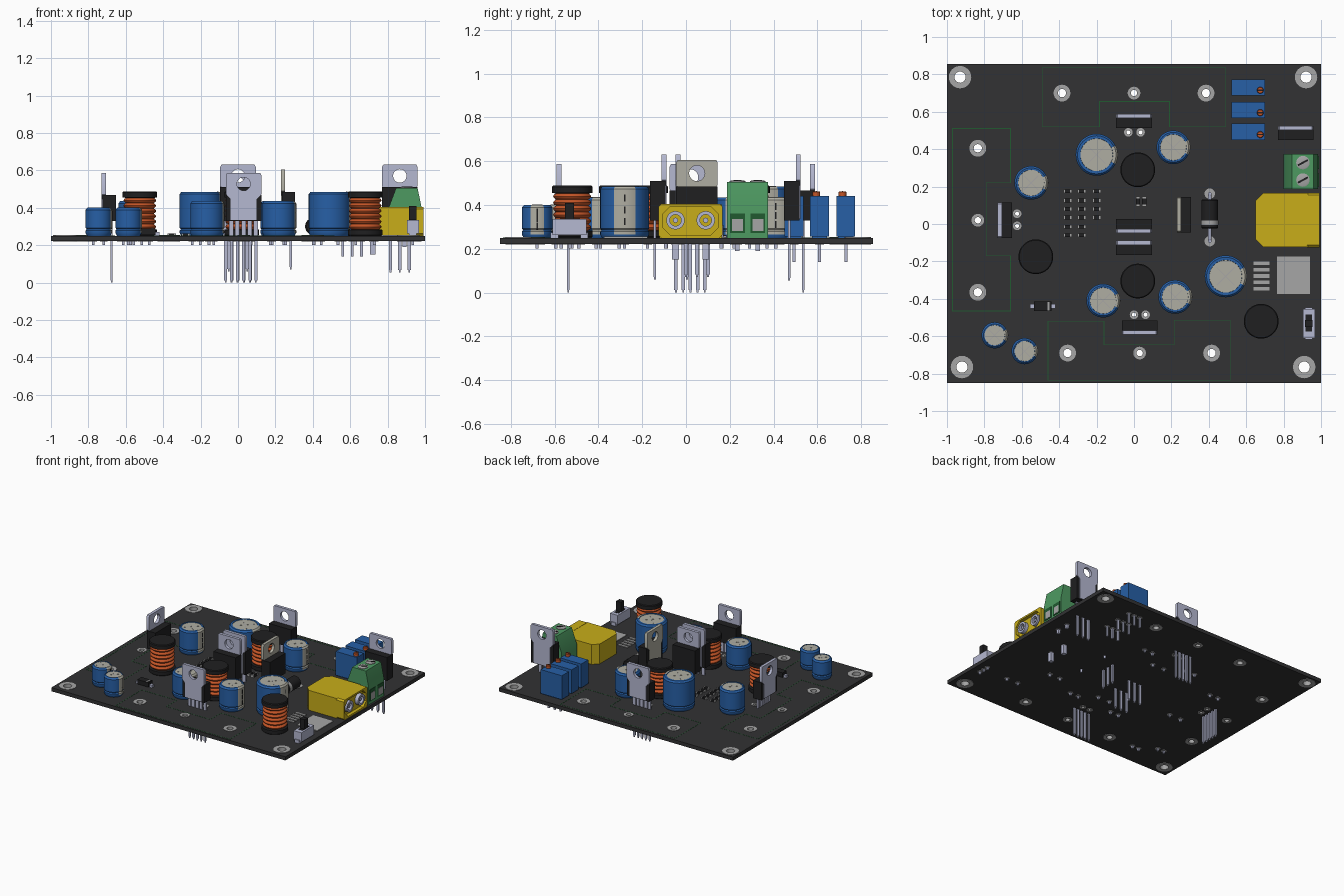
import bpy, bmesh
from math import pi, cos, sin
from mathutils import Matrix, Vector
from mathutils.geometry import tessellate_polygon

if "Cube" in bpy.data.objects:
    bpy.data.objects.remove(bpy.data.objects["Cube"])

I = Matrix.Identity(4)
T = lambda x, y, z=0: Matrix.Translation((x, y, z))
R = lambda a, axis: Matrix.Rotation(a, 4, axis)
TOP, BOT = .25, .222          # board faces


def material(name, *rgb):
    m = bpy.data.materials.new(name)
    m.diffuse_color = (*rgb, 1)
    m.use_nodes = True
    m.node_tree.nodes["Principled BSDF"].inputs["Base Color"].default_value = m.diffuse_color
    return m


BOARD = material("board_dark", .032, .032, .033)
BLUE = material("blue", .02, .115, .38)
STRIPE = material("warm_grey", .43, .42, .36)
BLACK = material("black", .014, .014, .015)
COPPER = material("copper", .55, .09, .02)
LEAD = material("tinned", .46, .48, .64)
METAL = material("metal_grey", .38, .38, .38)
YELLOW = material("yellow", .58, .42, .01)
GREEN = material("green", .075, .32, .12)
SILK = material("print_green", .015, .10, .03)


def finish(name, bm, mat, M=I):
    bmesh.ops.recalc_face_normals(bm, faces=bm.faces)
    for f in bm.faces:
        f.smooth = True
    for e in bm.edges:
        e.smooth = len(e.link_faces) == 2 and e.calc_face_angle(0) < .6
    bm.transform(M)
    me = bpy.data.meshes.new(name)
    bm.to_mesh(me)
    bm.free()
    me.materials.append(mat)
    ob = bpy.data.objects.new(name, me)
    bpy.context.collection.objects.link(ob)
    return ob


def box(name, x0, x1, y0, y1, z0, z1, mat, M=I):
    bm = bmesh.new()
    bmesh.ops.create_cube(bm, size=1)
    bm.transform(T((x0+x1)/2, (y0+y1)/2, (z0+z1)/2) @ Matrix.Diagonal((x1-x0, y1-y0, z1-z0, 1)))
    return finish(name, bm, mat, M)


def lathe(name, prof, mat, M=I, seg=32, arc=None, closed=False):
    """Revolve (r, z) points round z; arc gives an open shell, closed a ring."""
    bm = bmesh.new()
    a0, a1 = arc or (0, 2*pi)
    n = seg + 1 if arc else seg
    rings = [[bm.verts.new((r*cos(a0+(a1-a0)*i/seg), r*sin(a0+(a1-a0)*i/seg), z))
              for i in range(n)] for r, z in prof]
    for p, q in list(zip(rings, rings[1:])) + ([(rings[-1], rings[0])] if closed else []):
        for i in range(seg):
            j = (i+1) % n
            bm.faces.new((p[i], p[j], q[j], q[i]))
    if not arc and not closed:
        bm.faces.new(rings[0])
        bm.faces.new(rings[-1])
    return finish(name, bm, mat, M)


def cyl(name, r, z0, z1, mat, M=I, seg=20):
    return lathe(name, [(r, z0), (r, z1)], mat, M, seg)


def circle(x, y, r, n=20):
    return [(x + r*cos(2*pi*i/n), y + r*sin(2*pi*i/n)) for i in range(n)]


def prism(name, outline, holes, z0, z1, mat, M=I):
    """Extrude an outline with holes along local z."""
    loops = [outline] + holes
    tris = tessellate_polygon([[Vector((x, y, 0)) for x, y in l] for l in loops])
    bm = bmesh.new()
    lo = [[bm.verts.new((x, y, z0)) for x, y in l] for l in loops]
    hi = [[bm.verts.new((x, y, z1)) for x, y in l] for l in loops]
    for vs in (sum(lo, []), sum(hi, [])):
        for t in tris:
            bm.faces.new([vs[i] for i in t])
    for a, b in zip(lo, hi):
        for i in range(len(a)):
            j = (i+1) % len(a)
            bm.faces.new((a[i], a[j], b[j], b[i]))
    return finish(name, bm, mat, M)


def pin(x, y, low, w=.007):
    box("solder_pin", x-w, x+w, y-w, y+w, low, TOP, LEAD)
    cyl("solder_pad", .02, BOT-.002, BOT+.001, METAL, T(x, y), 12)


# board with plated holes: (x, y, pad radius, hole radius)
holes = [(x, y, .06, .031) for x, y in ((-.93, .785), (.92, .785), (-.92, -.765), (.91, -.765))]
holes += [(x, y, .045, .023) for x, y in ((-.385, .7), (.385, .7), (-.835, .405), (-.835, -.365), (-.355, -.69), (.415, -.69))]
holes += [(x, y, .034, .018) for x, y in ((0, .7), (-.835, .02), (.03, -.69))]
holes += [(x, y, .023, .012) for x, y in ((-.03, .49), (.035, .49), (-.625, .055), (-.625, -.01), (0, -.485), (.062, -.485))]
prism("circuit_board", [(-1, -.85), (1, -.85), (1, .855), (-1, .855)],
      [circle(x, y, h) for x, y, p, h in holes], BOT, TOP, BOARD)
for x, y, p, h in holes:
    lathe("plated_hole", [(h-.001, BOT-.003), (p, BOT-.003), (p, TOP+.003), (h-.001, TOP+.003)],
          METAL, T(x, y), 24, closed=True)

# printed outlines of the heat sinks
for path in ([(-.185, .52), (-.49, .52), (-.49, .835), (.49, .835), (.49, .52), (.19, .52), (.19, .655), (-.185, .655)],
             [(-.16, -.52), (-.46, -.52), (-.46, -.835), (.515, -.835), (.515, -.515), (.215, -.515), (.215, -.645), (-.16, -.645)],
             [(-.66, .22), (-.66, .51), (-.97, .51), (-.97, -.465), (-.66, -.465), (-.66, -.17), (-.79, -.17), (-.79, .22)]):
    for (x0, y0), (x1, y1) in zip(path, path[1:] + path[:1]):
        box("printed_line", min(x0, x1)-.002, max(x0, x1)+.002, min(y0, y1)-.002, max(y0, y1)+.002, TOP, TOP+.001, SILK)

# electrolytic capacitors: sleeve, metal top, polarity stripe
for x, y, r, top in ((-.2, .37, .112, .485), (.49, -.28, .112, .485), (.21, .41, .09, .435), (-.55, .22, .09, .435),
                     (-.165, -.41, .09, .435), (.22, -.39, .09, .435), (-.745, -.595, .07, .4), (-.585, -.68, .07, .4)):
    M = T(x, y)
    side = [(r, .265), (r, .278), (r-.006, .285), (r, .292), (r, top-.012), (r-.01, top)]
    lathe("capacitor_sleeve", [(r-.008, TOP)] + side + [(r*.78, top), (r*.77, top-.006)], BLUE, M, 40)
    cyl("capacitor_top", r*.775, top-.012, top-.003, STRIPE, M, 32)
    for a in (pi/4, -pi/4):
        box("top_score", -r*.6, r*.6, -.002, .002, top-.004, top-.002, METAL, M @ R(a, 'Z'))
    lathe("polarity_stripe", [(a+.0015, z) for a, z in side] + [(r*.78, top+.001)], STRIPE, M, 10, arc=(-.45, .45))
    for k in (.25, .5, .75):
        z = .27 + (top-.27)*k
        box("minus_mark", r-.004, r+.003, -.004, .004, z-.016, z+.016, BLACK, M)
    for s in (-1, 1):
        pin(x + s*r*.4, y, .2)

# drum inductors: black core, copper winding
for x, y in ((.02, .29), (.02, -.305), (-.525, -.175), (.68, -.52)):
    M = T(x, y)
    lathe("inductor_core", [(.088, TOP), (.093, .255), (.093, .282), (.07, .285), (.07, .452),
                            (.093, .455), (.093, .482), (.088, .488)], BLACK, M, 36)
    coil = [(.072, .284)]
    for i in range(6):
        coil += [(.074 + .013*sin(pi*k/6), .284 + .0282*(i + k/6)) for k in range(7 if i == 5 else 6)]
    lathe("inductor_winding", coil, COPPER, M, 36)
    for s in (-1, 1):
        pin(x + s*.05, y, .2)


# upright power packages; body faces local +y
def power_package(x, y, rot, top, legs, low, tab=LEAD):
    M = T(x, y) @ R(rot, 'Z')
    zt = top - .12
    half = [(.07, .335), (.07, zt-.02), (.095, zt+.005), (.095, top-.012), (.088, top)]
    prism("package_tab", half + [(-u, v) for u, v in reversed(half)], [circle(0, top-.06, .036)],
          -.011, .011, tab, M @ R(pi/2, 'X'))
    box("package_body", -.095, .095, -.006, .065, .33, zt, BLACK, M)
    gap, w = (.033, .008) if legs == 5 else (.05, .009)
    for i in range(legs):
        u = (i - (legs-1)/2)*gap
        box("package_leg_shoulder", u-w*1.5, u+w*1.5, .036, .048, .24, .332, LEAD, M)
        box("package_leg", u-w, u+w, .036, .048, low+.012, .25, LEAD, M)
        box("package_leg_tip", u-w*.5, u+w*.5, .038, .046, low, low+.012, LEAD, M)


power_package(0, .578, pi, .587, 5, 0)
power_package(.03, -.58, 0, .587, 5, 0)
power_package(-.718, .02, -pi/2, .587, 5, 0)
power_package(0, -.1, pi, .63, 3, .06)
power_package(0, -.037, 0, .63, 3, .06)
power_package(.865, .513, pi, .63, 3, .055)
power_package(.24, .05, -pi/2, .605, 3, .07, STRIPE)

# multi-turn trimmers
for y in (.73, .61, .493):
    box("trimmer_body", .52, .70, y-.043, y+.043, TOP+.006, .44, BLUE)
    box("trimmer_foot", .53, .69, y-.035, y+.035, TOP, TOP+.006, BLUE)
    lathe("trimmer_screw", [(.018, .43), (.018, .459), (.015, .462)], COPPER, T(.675, y-.015), 16)
    box("screw_slot", .66, .69, y-.018, y-.012, .46, .463, BLACK)
    for x in (.56, .61, .66):
        pin(x, y, .14)

# screw terminal, profile extruded along y
SIDE = R(pi/2, 'X')           # local (x, y, z) -> world (x, -z, y)
prism("terminal_block", [(.80, TOP), (.985, TOP), (.985, .385), (.96, .505), (.845, .505), (.80, .385)],
      [], -.375, -.188, GREEN, SIDE)
for y in (.235, .328):
    M = T(.903, y)
    lathe("terminal_screw", [(.036, .49), (.036, .509), (.03, .511)], METAL, M, 24)
    box("terminal_slot", -.03, .03, -.005, .005, .51, .513, BLACK, M @ R(.5, 'Z'))
    box("wire_entry", .97, .988, y-.034, y+.034, .272, .362, SILK)
    box("wire_clamp", .98, .99, y-.025, y+.025, .28, .335, METAL)
    pin(.89, y, .19, .01)

# power connector: housing, front rim and two sockets facing +x
prism("connector_housing", [(.93, -.122), (.93, .165), (.69, .165), (.65, .125), (.65, -.082), (.69, -.122)],
      [], TOP, .403, YELLOW)
OUT = Matrix(((0, 0, 1, 0), (1, 0, 0, 0), (0, 1, 0, 0), (0, 0, 0, 1)))  # local z -> world x


def octagon(y0, y1, z0, z1, c):
    return [(y0+c, z0), (y1-c, z0), (y1, z0+c), (y1, z1-c), (y1-c, z1), (y0+c, z1), (y0, z1-c), (y0, z0+c)]


prism("connector_rim", octagon(-.125, .166, TOP, .405, .012), [octagon(-.108, .148, .263, .392, .035)],
      .925, .992, YELLOW, OUT)
box("connector_floor", .925, .965, -.11, .15, .262, .393, YELLOW)
for y in (-.048, .09):
    M = T(0, y, .33) @ OUT
    lathe("connector_socket", [(.026, .95), (.042, .95), (.042, .992), (.026, .992)], LEAD, M, 24, closed=True)
    cyl("socket_core", .012, .95, .985, LEAD, M, 12)
    pin(.72, y, .15, .015)

# flat regulator footprint
box("regulator_pad", .765, .94, -.375, -.175, TOP, TOP+.005, METAL)
for i in range(5):
    y = -.21 - i*.034
    box("regulator_lead_pad", .64, .725, y-.01, y+.01, TOP, TOP+.006, METAL)

# slide switch
box("switch_body", .903, .968, -.61, -.455, TOP+.012, .335, LEAD)
box("switch_window", .918, .953, -.575, -.485, .33, .337, BLACK)
box("switch_lever", .915, .955, -.552, -.512, .33, .41, BLACK)
for y in (-.6, -.465):
    box("switch_tab", .915, .955, y-.018, y+.018, TOP, .275, LEAD)
for y in (-.57, -.53, -.49):
    pin(.935, y, .2)

# axial diode
M = T(.405, .05, .3) @ R(-pi/2, 'X')
lathe("diode_body", [(.038, -.075), (.045, -.068), (.045, .075), (.038, .082)], BLACK, M, 24)
lathe("diode_band", [(.044, -.055), (.0465, -.055), (.0465, -.03), (.044, -.03)], METAL, M, 24, closed=True)
cyl("diode_lead", .009, -.145, .115, LEAD, M, 12)
for y in (-.092, .162):
    cyl("diode_lead_drop", .009, .2, .309, LEAD, T(.405, y), 12)
    cyl("diode_pad", .028, TOP, TOP+.003, METAL, T(.405, y))


# surface-mount chips: dark body with two metal ends
def chip(x, y, l, w, h, rot=0):
    M = T(x, y) @ R(rot, 'Z')
    box("chip_body", -l*.3, l*.3, -w/2, w/2, TOP, TOP+h, BLACK, M)
    for s in (-.4, .4):
        box("chip_end", l*(s-.1), l*(s+.1), -w/2, w/2, TOP, TOP+h*.95, METAL, M)


for y in (.175, .125, .08, .035, -.015, -.06):
    for x in (-.355, -.28, -.2):
        if x < -.25 or y > 0:
            chip(x, y, .045, .02, .012)
for x in (.022, .055):
    chip(x, .12, .055, .022, .02, pi/2)
box("small_diode", -.535, -.44, -.465, -.415, TOP+.005, .29, BLACK)
box("small_diode_band", -.462, -.452, -.463, -.417, .285, .2915, METAL)
for x in (-.54, -.435):
    box("small_diode_end", x-.015, x+.015, -.452, -.428, TOP, .27, LEAD)
